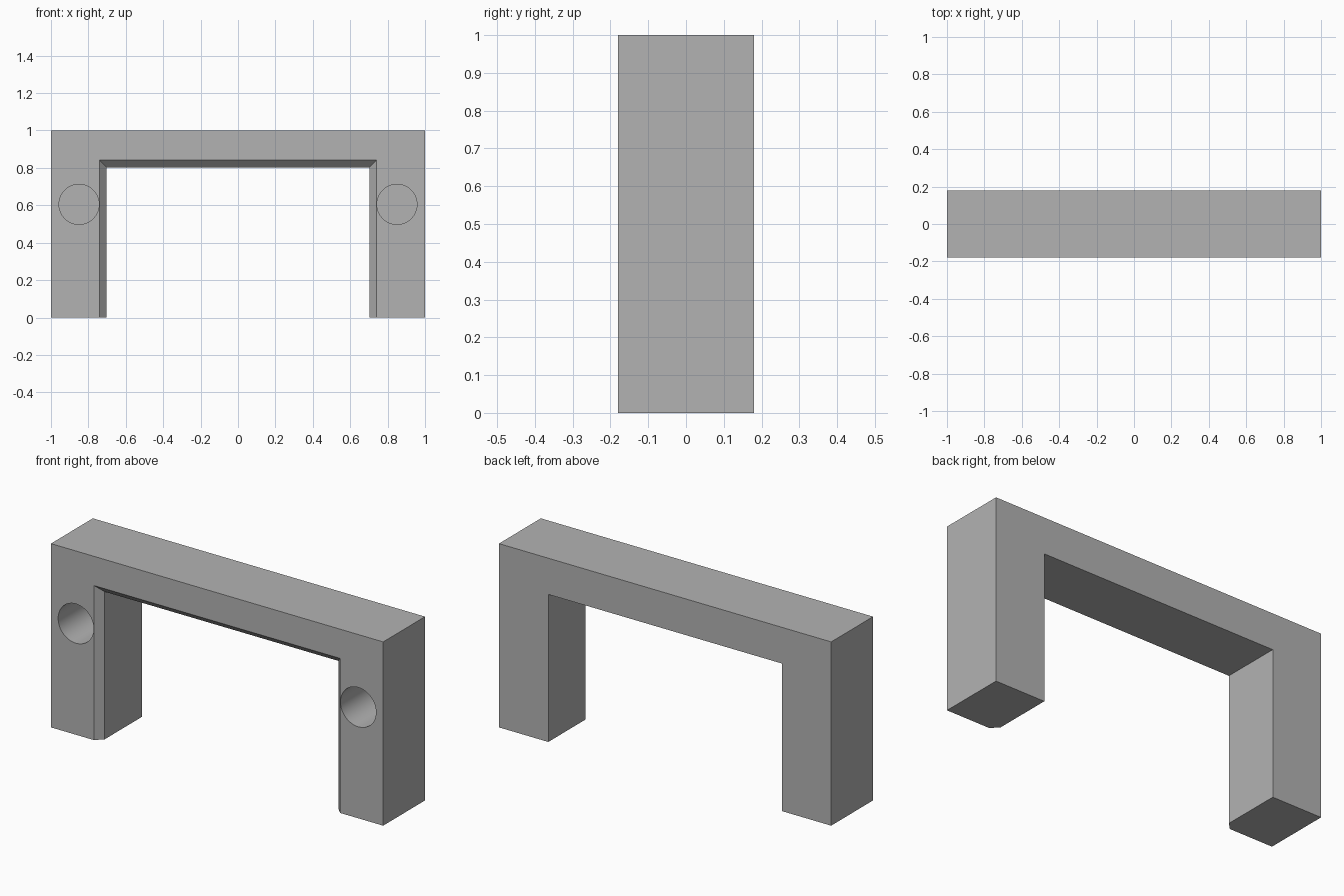
import bpy
import bmesh
from math import radians
from mathutils import Matrix

cube = bpy.data.objects.get("Cube")
if cube:
    bpy.data.objects.remove(cube, do_unlink=True)

HALF_W, HEIGHT, HALF_D = 1.0, 1.0, 0.18
OPEN_X, OPEN_Z, CHAMFER = 0.703, 0.803, 0.038
HOLE_X, HOLE_Z, HOLE_R, HOLE_DEPTH = 0.85, 0.605, 0.107, 0.30

grey = bpy.data.materials.new("plain grey")
grey.use_nodes = True
grey.diffuse_color = (0.45, 0.45, 0.45, 1)
grey.node_tree.nodes["Principled BSDF"].inputs["Base Color"].default_value = grey.diffuse_color


def add_object(name, bm):
    bmesh.ops.recalc_face_normals(bm, faces=bm.faces)
    mesh = bpy.data.meshes.new(name)
    bm.to_mesh(mesh)
    bm.free()
    mesh.materials.append(grey)
    obj = bpy.data.objects.new(name, mesh)
    bpy.context.collection.objects.link(obj)
    return obj


# Portal frame: an upside-down U profile extruded from front to back
half = [(HALF_W, HEIGHT), (HALF_W, 0), (OPEN_X, 0), (OPEN_X, OPEN_Z)]
profile = half + [(-x, z) for x, z in reversed(half)]
bm = bmesh.new()
front = bm.faces.new([bm.verts.new((x, -HALF_D, z)) for x, z in profile])
extruded = bmesh.ops.extrude_face_region(bm, geom=[front], use_keep_orig=True)
moved = [v for v in extruded["geom"] if isinstance(v, bmesh.types.BMVert)]
bmesh.ops.translate(bm, verts=moved, vec=(0, 2 * HALF_D, 0))
bmesh.ops.recalc_face_normals(bm, faces=bm.faces)

# Chamfer around the front of the opening
rim = [e for e in bm.edges
       if all(v.co.y < 0 and abs(v.co.x) < OPEN_X + 0.01 for v in e.verts)]
bmesh.ops.bevel(bm, geom=rim, offset=CHAMFER, offset_type='OFFSET',
                segments=1, affect='EDGES')
frame = add_object("portal_frame", bm)

# Blind round sockets in the front of both legs
bm = bmesh.new()
for side in (-1, 1):
    place = Matrix.Translation((side * HOLE_X, -HALF_D, HOLE_Z)) @ Matrix.Rotation(radians(90), 4, 'X')
    bmesh.ops.create_cone(bm, cap_ends=True, segments=64, radius1=HOLE_R,
                          radius2=HOLE_R, depth=2 * HOLE_DEPTH, matrix=place)
cutter = add_object("socket_cutter", bm)
cutter.hide_render = True

cut = frame.modifiers.new("sockets", 'BOOLEAN')
cut.operation = 'DIFFERENCE'
cut.solver = 'EXACT'
cut.object = cutter
bpy.ops.object.select_all(action='DESELECT')
bpy.context.view_layer.objects.active = frame
frame.select_set(True)
bpy.ops.object.modifier_apply(modifier=cut.name)
bpy.data.objects.remove(cutter, do_unlink=True)

# Smooth socket walls, crisp block edges
bpy.ops.object.shade_smooth_by_angle(angle=radians(30))
